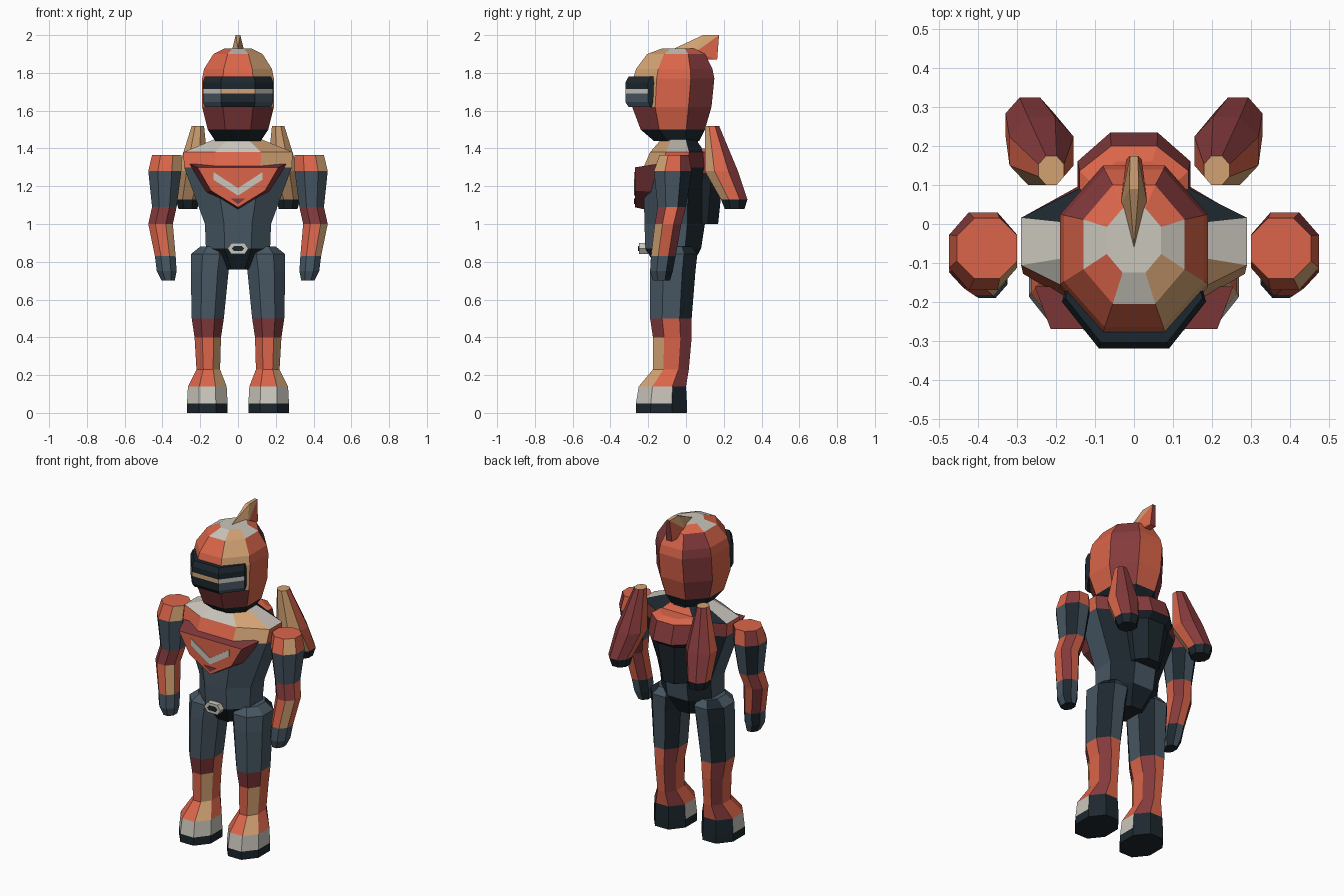
import bpy, bmesh

cube = bpy.data.objects.get("Cube")
if cube:
    bpy.data.objects.remove(cube, do_unlink=True)


def linear(code):
    out = []
    for i in (0, 2, 4):
        c = int(code[i:i + 2], 16) / 255
        out.append(c / 12.92 if c < 0.04 else ((c + 0.055) / 1.055) ** 2.4)
    return (*out, 1)


# One letter per colour
MATS = {}
for key, name, code in (("o", "orange", "DB654A"), ("t", "tan", "D2A273"),
                        ("r", "dark red", "843A3C"), ("s", "slate", "475763"),
                        ("k", "near black", "1C272E"), ("w", "off white", "CAC6BC")):
    m = bpy.data.materials.new(name)
    m.use_nodes = True
    m.diffuse_color = linear(code)
    m.node_tree.nodes["Principled BSDF"].inputs["Base Color"].default_value = linear(code)
    MATS[key] = m
ORDER = "".join(MATS)

# Colours around a ring: front, front left, left, back left, back, ...
ORANGE, RED, SLATE = "otororoo", "rrororor", "ssskskss"
WHITE, BLACK = "wwwkkkww", "k" * 8


def finish(name, bm):
    bmesh.ops.recalc_face_normals(bm, faces=bm.faces)
    me = bpy.data.meshes.new(name)
    bm.to_mesh(me)
    bm.free()
    for m in MATS.values():
        me.materials.append(m)
    ob = bpy.data.objects.new(name, me)
    bpy.context.collection.objects.link(ob)
    return ob


def skin(name, rings, bands, caps):
    """Join rings of points; each band is a string of colour letters."""
    bm = bmesh.new()
    loops = [[bm.verts.new(p) for p in ring] for ring in rings]
    n = len(loops[0])
    for lo, hi, band in zip(loops, loops[1:], bands):
        for j in range(n):
            k = (j + 1) % n
            f = bm.faces.new((lo[j], lo[k], hi[k], hi[j]))
            f.material_index = ORDER.index(band[j])
    for loop, letter in zip((loops[0], loops[-1]), caps):
        bm.faces.new(loop).material_index = ORDER.index(letter)
    return finish(name, bm)


def octagon(z, x0, x1, y0, y1):
    cx, cy, rx, ry, c = (x0 + x1) / 2, (y0 + y1) / 2, (x1 - x0) / 2, (y1 - y0) / 2, 0.42
    unit = [(-c, -1), (c, -1), (1, -c), (1, c), (c, 1), (-c, 1), (-1, c), (-1, -c)]
    return [(cx + rx * u, cy + ry * v, z) for u, v in unit]


def centred(name, rows, bands, caps):
    return skin(name, [octagon(z, -x, x, y0, y1) for z, x, y0, y1 in rows], bands, caps)


def pair(name, rows, bands, caps):
    skin("left_" + name, [octagon(*r) for r in rows], bands, caps)
    skin("right_" + name, [octagon(z, -b, -a, c, d) for z, a, b, c, d in rows], bands, caps)


def plate(name, outline, y0, y1, side, front, scale=1.0, mid=0.0):
    """Plate facing forward, tapered about height mid."""
    back = [(x, y0, z) for x, z in outline]
    face = [(x * scale, y1, mid + (z - mid) * scale) for x, z in outline]
    skin(name, [back, face], [side * len(outline)], side + front)


# Torso with pelvis and collar
centred("torso", [
    (0.76, 0.085, -0.15, 0.02), (0.87, 0.17, -0.215, 0.08), (1.0, 0.175, -0.22, 0.1),
    (1.3, 0.285, -0.225, 0.11), (1.38, 0.29, -0.19, 0.1), (1.45, 0.12, -0.13, 0.05)],
    [BLACK, SLATE, SLATE, ORANGE, "wtwkokww"], "kk")
centred("neck", [(1.4, 0.09, -0.12, 0.06), (1.48, 0.1, -0.13, 0.07)], [BLACK], "kk")

# Head
centred("head", [
    (1.44, 0.12, -0.17, 0.07), (1.5, 0.16, -0.24, 0.1), (1.62, 0.19, -0.285, 0.135),
    (1.77, 0.19, -0.28, 0.15), (1.82, 0.18, -0.265, 0.14), (1.9, 0.13, -0.205, 0.1),
    (1.93, 0.07, -0.125, 0.04)],
    [BLACK, RED, ORANGE, ORANGE, ORANGE, "wtwooowo"], "kw")

# Visor with a bright slit
plan = [(-0.09, -0.32), (0.09, -0.32), (0.185, -0.2), (0.16, -0.1), (-0.16, -0.1), (-0.185, -0.2)]
levels = [(1.62, 0.95), (1.645, 1), (1.69, 1), (1.715, 1), (1.75, 1), (1.78, 0.95)]
skin("visor", [[(x * s, y * s, z) for x, y in plan] for z, s in levels],
     ["kskkks", "kskkks", "twkkkw", "kkkkkk", "kkkkkk"], "kk")

# Swept crest
bm = bmesh.new()
for x, y, z in ((0, -0.06, 1.93), (0.035, 0.05, 1.91), (0.012, 0.09, 2.0),
                (0.01, 0.175, 2.0), (0.02, 0.165, 1.87), (0.02, 0.12, 1.87)):
    for s in ((1, -1) if x else (1,)):
        bm.verts.new((x * s, y, z))
bmesh.ops.convex_hull(bm, input=bm.verts)
bm.normal_update()
for f in bm.faces:
    letter = "t" if f.normal.z > 0.15 else "r" if f.normal.y > 0.4 else "o"
    f.material_index = ORDER.index(letter)
finish("crest", bm)

# Chest shield and its painted marks
half = [(0.255, 1.317), (0.17, 1.17)]
shield = half + [(0, 1.065)] + [(-x, z) for x, z in reversed(half)]
plate("chest_shield", shield, -0.16, -0.27, "r", "o", 0.84, 1.21)
chevron = [(-0.13, 1.275), (0, 1.19), (0.13, 1.275), (0.13, 1.235), (0, 1.15), (-0.13, 1.235)]
plate("chest_chevron", chevron, -0.268, -0.274, "w", "w")
plate("chest_triangle", [(-0.04, 1.135), (0.04, 1.135), (0, 1.105)], -0.268, -0.274, "r", "r")

# Belt buckle
buckle = [(-0.055, 0.87), (-0.035, 0.9), (0.035, 0.9), (0.055, 0.87), (0.035, 0.84), (-0.035, 0.84)]
plate("buckle", buckle, -0.2, -0.25, "w", "w")
plate("buckle_centre", [(x * 0.6, 0.87 + (z - 0.87) * 0.45) for x, z in buckle],
      -0.249, -0.254, "k", "k")

# Arms
pair("arm", [
    (0.7, 0.335, 0.405, -0.175, -0.085), (0.75, 0.325, 0.43, -0.19, -0.07),
    (0.83, 0.33, 0.44, -0.185, -0.055), (1.0, 0.345, 0.475, -0.165, -0.025),
    (1.09, 0.325, 0.455, -0.15, 0.0), (1.28, 0.3, 0.475, -0.17, 0.03),
    (1.365, 0.3, 0.455, -0.14, 0.015)],
    [SLATE, SLATE, ORANGE, RED, SLATE, ORANGE], "ko")

# Legs and boots
pair("leg", [
    (0, 0.055, 0.27, -0.265, 0.005), (0.05, 0.055, 0.27, -0.265, 0.005),
    (0.14, 0.06, 0.265, -0.25, 0.0), (0.23, 0.095, 0.22, -0.175, 0.015),
    (0.4, 0.09, 0.23, -0.175, 0.03), (0.5, 0.075, 0.245, -0.19, 0.03),
    (0.75, 0.05, 0.25, -0.19, 0.05), (0.84, 0.035, 0.25, -0.185, 0.06),
    (0.88, 0.07, 0.2, -0.15, 0.03)],
    [BLACK, WHITE, ORANGE, ORANGE, RED, SLATE, SLATE, SLATE], "ks")

# Backpack
centred("backpack", [
    (1.0, 0.09, -0.02, 0.17), (1.24, 0.135, -0.02, 0.195), (1.27, 0.145, -0.02, 0.235),
    (1.38, 0.14, -0.02, 0.2), (1.4, 0.11, -0.02, 0.16)],
    [BLACK, BLACK, "r" * 8, "o" * 8], "ko")

# Boosters
pair("booster", [
    (1.08, 0.215, 0.315, 0.205, 0.31), (1.13, 0.205, 0.33, 0.185, 0.325),
    (1.28, 0.155, 0.32, 0.1, 0.275), (1.52, 0.18, 0.245, 0.1, 0.175)],
    [BLACK, "ttorrrot", "ttorrrot"], "kt")
